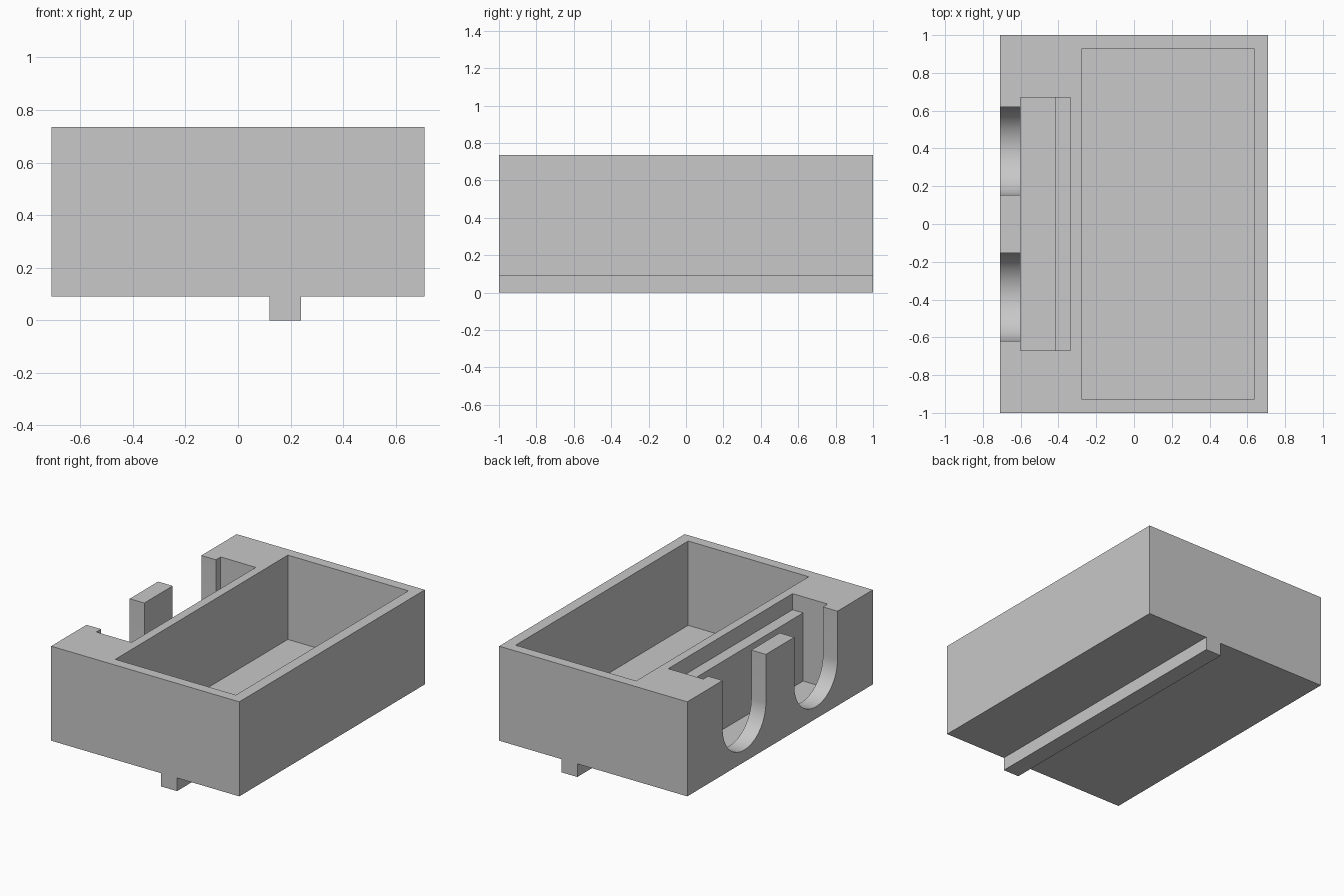
import bpy
import bmesh
import math
from mathutils import Vector

default_cube = bpy.data.objects.get("Cube")
if default_cube:
    bpy.data.objects.remove(default_cube, do_unlink=True)

# Main dimensions
HALF_X, HALF_Y = 0.71, 1.0
BASE, TOP, FLOOR = 0.09, 0.735, 0.16
OVER = TOP + 0.2

grey = bpy.data.materials.new("plain grey")
grey.use_nodes = True
colour = (0.58, 0.58, 0.58, 1.0)
grey.diffuse_color = colour
grey.node_tree.nodes["Principled BSDF"].inputs["Base Color"].default_value = colour


def prism(name, points, sweep):
    """Closed profile of 3D points swept along a vector."""
    bm = bmesh.new()
    face = bm.faces.new([bm.verts.new(p) for p in points])
    swept = bmesh.ops.extrude_face_region(bm, geom=[face])
    verts = [g for g in swept["geom"] if isinstance(g, bmesh.types.BMVert)]
    bmesh.ops.translate(bm, verts=verts, vec=Vector(sweep))
    bmesh.ops.recalc_face_normals(bm, faces=bm.faces)
    mesh = bpy.data.meshes.new(name)
    bm.to_mesh(mesh)
    bm.free()
    mesh.materials.append(grey)
    obj = bpy.data.objects.new(name, mesh)
    bpy.context.collection.objects.link(obj)
    return obj


def along_y(name, profile, half):
    """Sweep an x-z profile from -half to half in y."""
    return prism(name, [(x, -half, z) for x, z in profile], (0, 2 * half, 0))


def select_only(obj):
    bpy.ops.object.select_all(action="DESELECT")
    obj.select_set(True)
    bpy.context.view_layer.objects.active = obj


def carve(target, cutter):
    cutter.hide_render = True
    mod = target.modifiers.new("cut", "BOOLEAN")
    mod.operation = "DIFFERENCE"
    mod.solver = "EXACT"
    mod.object = cutter
    select_only(target)
    bpy.ops.object.modifier_apply(modifier=mod.name)
    bpy.data.objects.remove(cutter, do_unlink=True)


# Box body with the rail running underneath
body = along_y("box_body", [
    (-HALF_X, BASE), (0.12, BASE), (0.12, 0), (0.24, 0), (0.24, BASE),
    (HALF_X, BASE), (HALF_X, TOP), (-HALF_X, TOP)], HALF_Y)

# Large compartment
carve(body, along_y("compartment_cutter", [
    (-0.275, FLOOR), (0.635, FLOOR), (0.635, OVER), (-0.275, OVER)], 0.93))

# Narrow side pocket with a shallow ledge on its inner side
ledge = 0.625
carve(body, along_y("pocket_cutter", [
    (-0.6, FLOOR), (-0.415, FLOOR), (-0.415, ledge), (-0.335, ledge),
    (-0.335, OVER), (-0.6, OVER)], 0.67))

# Two round-bottomed slots through the outer pocket wall
radius, centre_z, steps = 0.233, 0.405, 32
for side in (-1, 1):
    cy = side * 0.386
    outline = [(-0.8, cy - radius, OVER)]
    for i in range(steps + 1):
        a = math.pi * (1 + i / steps)
        outline.append((-0.8, cy + radius * math.cos(a), centre_z + radius * math.sin(a)))
    outline.append((-0.8, cy + radius, OVER))
    carve(body, prism("slot_cutter", outline, (0.25, 0, 0)))

# Smooth the slot curves, keep the corners crisp
select_only(body)
bpy.ops.object.shade_smooth_by_angle(angle=math.radians(30))
